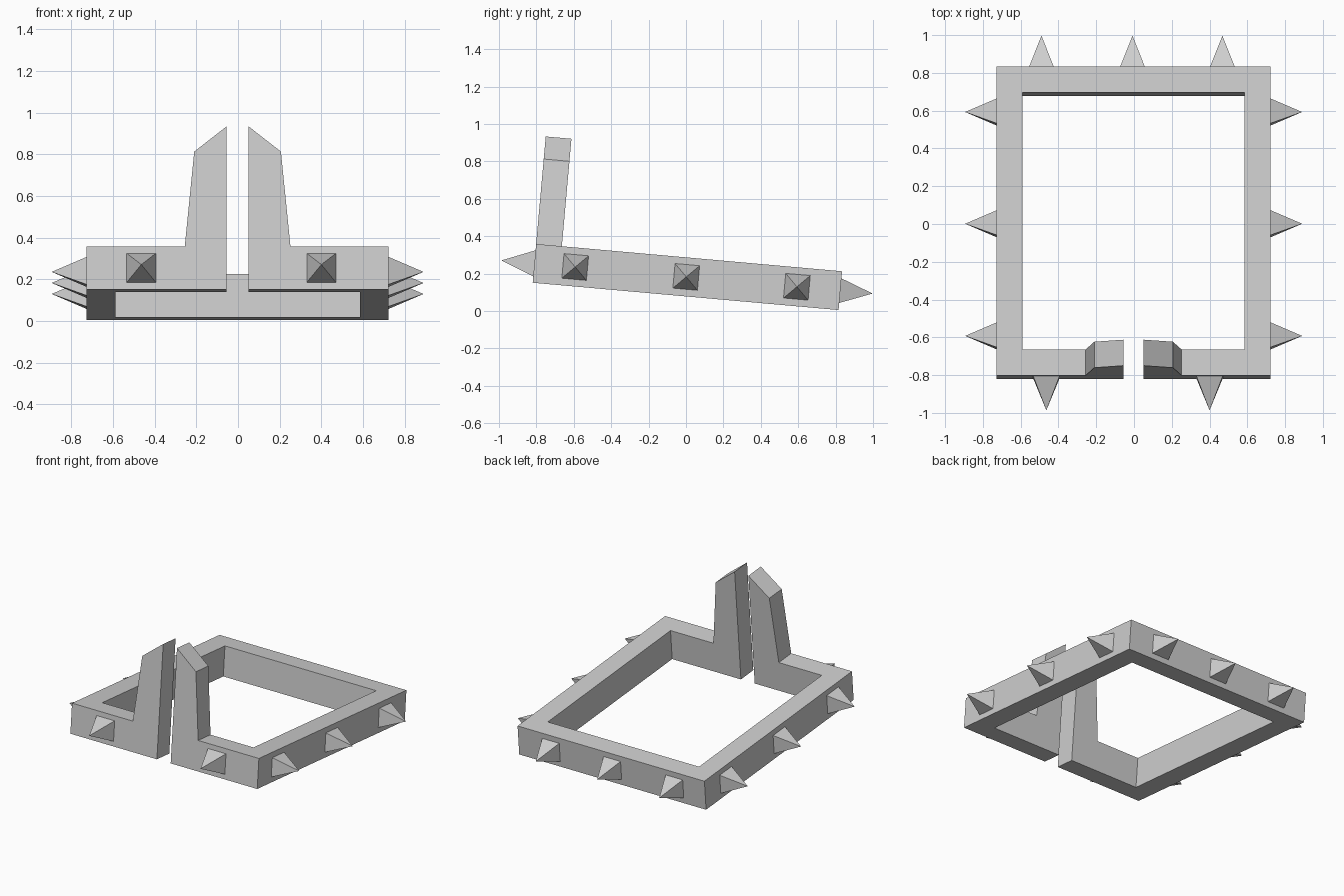
import bpy, bmesh, math
from mathutils import Matrix, Vector

if "Cube" in bpy.data.objects:
    bpy.data.objects.remove(bpy.data.objects["Cube"])

grey = bpy.data.materials.new("plain grey")
grey.use_nodes = True
COLOUR = (0.62, 0.62, 0.62, 1)
grey.diffuse_color = COLOUR
grey.node_tree.nodes["Principled BSDF"].inputs["Base Color"].default_value = COLOUR

# The whole band leans forward a little
TILT = Matrix.Translation((-0.002, -0.002, 0.078)) @ Matrix.Rotation(math.radians(-5.1), 4, 'X')
WIDE, DEEP, HIGH, WALL = 0.725, 0.821, 0.208, 0.138
GAP, POST = 0.0535, 0.2535


def add_object(name, bm, matrix):
    mesh = bpy.data.meshes.new(name)
    bmesh.ops.recalc_face_normals(bm, faces=bm.faces)
    bm.to_mesh(mesh)
    bm.free()
    mesh.materials.append(grey)
    obj = bpy.data.objects.new(name, mesh)
    obj.matrix_world = matrix
    bpy.context.collection.objects.link(obj)
    return obj


def extrude(bm, faces, height):
    geom = bmesh.ops.extrude_face_region(bm, geom=faces)["geom"]
    verts = [g for g in geom if isinstance(g, bmesh.types.BMVert)]
    bmesh.ops.translate(bm, verts=verts, vec=(0, 0, height))
    return verts


# Band: half plan with an open front, raised, then the post drawn up from its end
bm = bmesh.new()
ix, iy = WIDE - WALL, DEEP - WALL
plan = [(POST, -DEEP), (WIDE, -DEEP), (WIDE, DEEP), (0, DEEP), (0, iy),
        (ix, iy), (ix, -iy), (POST, -iy), (GAP, -iy), (GAP, -DEEP)]
v = [bm.verts.new((x, y, 0)) for x, y in plan]
floor = [bm.faces.new(v[:8]), bm.faces.new((v[0], v[7], v[8], v[9]))]
extrude(bm, floor, HIGH)
bm.normal_update()
end_face = [f for f in bm.faces if all(p.co.z > 0.1 and p.co.x < POST + 0.01 for p in f.verts)
            and len(f.verts) == 4 and f.calc_center_median().y < 0]
for p in extrude(bm, end_face, 0.577):
    if p.co.x > 0.1:
        p.co.x, p.co.z = 0.208, 0.664
seam = [f for f in bm.faces if all(abs(p.co.x) < 0.001 for p in f.verts)]
bmesh.ops.delete(bm, geom=seam, context='FACES_ONLY')
band = add_object("band_with_posts", bm, TILT)
mirror = band.modifiers.new("mirror", 'MIRROR')
mirror.use_axis[0] = True


# Four-sided spikes pointing out of the walls
def spike(name, location, heading, length, side=0.132):
    bm = bmesh.new()
    bmesh.ops.create_cone(bm, cap_ends=True, segments=4, radius1=side / math.sqrt(2),
                          radius2=0, depth=length)
    bmesh.ops.remove_doubles(bm, verts=bm.verts, dist=0.0001)
    bmesh.ops.translate(bm, verts=bm.verts, vec=(0, 0, length / 2))
    turn = (Matrix.Rotation(math.radians(heading), 4, 'Z') @ Matrix.Rotation(math.pi / 2, 4, 'Y')
            @ Matrix.Rotation(math.pi / 4, 4, 'Z'))
    add_object(name, bm, TILT @ Matrix.Translation(Vector(location)) @ turn)


MID = HIGH / 2
for i, y in enumerate((-0.602, -0.006, 0.588)):
    spike(f"left_spike_{i + 1}", (WIDE, y, MID), 0, 0.167)
    spike(f"right_spike_{i + 1}", (-WIDE, y, MID), 180, 0.167)
for i, x in enumerate((-0.488, -0.006, 0.47)):
    spike(f"back_spike_{i + 1}", (x, DEEP, MID), 90, 0.173)
for i, x in enumerate((-0.462, 0.402)):
    spike(f"front_spike_{i + 1}", (x, -DEEP, MID), -90, 0.177, 0.14)
